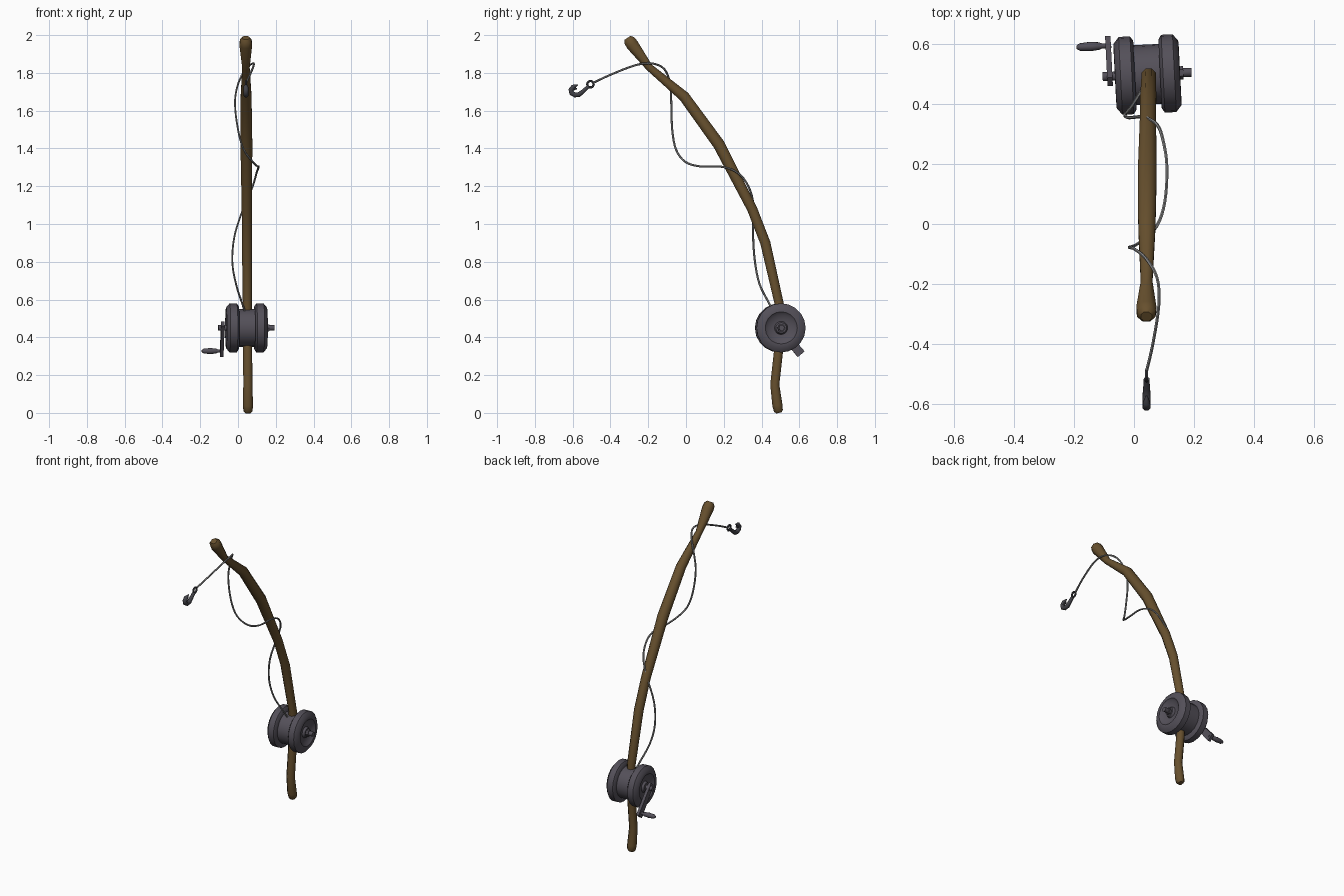
import bpy, math
from mathutils import Vector, Matrix

if "Cube" in bpy.data.objects:
    bpy.data.objects.remove(bpy.data.objects["Cube"])


def material(name, rgb):
    m = bpy.data.materials.new(name)
    m.diffuse_color = (*rgb, 1)
    m.use_nodes = True
    m.node_tree.nodes["Principled BSDF"].inputs["Base Color"].default_value = m.diffuse_color
    return m


WOOD = material("brown wood", (0.135, 0.08, 0.027))
METAL = material("grey metal", (0.088, 0.08, 0.1))
STRING = material("pale line", (0.25, 0.25, 0.25))
STEEL = material("dark steel", (0.055, 0.055, 0.065))
REEL = Matrix.Translation((0.045, 0.499, 0.45)) @ Matrix.Rotation(0.05, 4, 'Z')


def make(name, verts, faces, mat, angle=40, matrix=None):
    me = bpy.data.meshes.new(name)
    me.from_pydata(verts, [], faces)
    if matrix:
        me.transform(matrix)
    me.materials.append(mat)
    ob = bpy.data.objects.new(name, me)
    bpy.context.collection.objects.link(ob)
    bpy.ops.object.select_all(action='DESELECT')
    ob.select_set(True)
    bpy.context.view_layer.objects.active = ob
    bpy.ops.object.mode_set(mode='EDIT')
    bpy.ops.mesh.select_all(action='SELECT')
    bpy.ops.mesh.normals_make_consistent(inside=False)
    bpy.ops.object.mode_set(mode='OBJECT')
    bpy.ops.object.shade_smooth_by_angle(angle=math.radians(angle))
    return ob


def skin(rings, n, closed=False):
    """Quads between successive rings of n vertices, capped when open."""
    faces = []
    for i in range(rings if closed else rings - 1):
        j = (i + 1) % rings
        for k in range(n):
            l = (k + 1) % n
            faces.append((i * n + k, i * n + l, j * n + l, j * n + k))
    if not closed:
        faces += [tuple(range(n)), tuple(range((rings - 1) * n, rings * n))]
    return faces


def tube(name, pts, radii, mat, n=8, closed=False, angle=50):
    pts = [Vector(p) for p in pts]
    verts, c = [], len(pts)
    for i, p in enumerate(pts):
        a = pts[i - 1] if i or closed else p
        b = pts[(i + 1) % c] if i < c - 1 or closed else p
        t = (b - a).normalized()
        u = (Vector((1, 0, 0)) - t * t.x).normalized()
        v = t.cross(u)
        for k in range(n):
            w = math.tau * (k + 0.5) / n
            verts.append(p + radii[i] * (u * math.cos(w) + v * math.sin(w)))
    return make(name, verts, skin(c, n, closed), mat, angle)


def lathe(name, profile, mat, n=20, matrix=REEL, closed=False):
    """Revolve (x, radius) pairs around the x axis."""
    verts = [(x, r * math.cos(math.tau * k / n), r * math.sin(math.tau * k / n))
             for x, r in profile for k in range(n)]
    return make(name, verts, skin(len(profile), n, closed), mat, 40, matrix)


def smooth_path(pts, steps=4):
    """Catmull-Rom interpolation."""
    p = [Vector(q) for q in [pts[0]] + pts + [pts[-1]]]
    out = []
    for i in range(1, len(p) - 2):
        a, b, c, d = p[i - 1:i + 3]
        for s in range(steps):
            t = s / steps
            out.append(0.5 * (2 * b + (c - a) * t + (2 * a - 5 * b + 4 * c - d) * t * t
                              + (3 * b - a - 3 * c + d) * t ** 3))
    return out + [p[-1]]


# bent wooden rod: y, z, radius
rod = [(0.492, 0.0, 0.016), (0.489, 0.012, 0.026), (0.484, 0.04, 0.029), (0.47, 0.15, 0.026),
       (0.49, 0.33, 0.026), (0.495, 0.57, 0.026), (0.42, 0.90, 0.029), (0.35, 1.08, 0.029),
       (0.175, 1.42, 0.034), (-0.01, 1.675, 0.031), (-0.195, 1.83, 0.021),
       (-0.285, 1.95, 0.036), (-0.30, 1.972, 0.033), (-0.309, 1.986, 0.02)]
tube("rod", [(0.053 - 0.006 * z, y, z) for y, z, r in rod], [r for y, z, r in rod], WOOD)

# spool drum and the two dished flanges
lathe("reel_drum", [(-0.06, 0.1), (0.06, 0.1)], METAL)
for side, label in ((-1, "left"), (1, "right")):
    flange = [(0.045, 0.06), (0.042, 0.115), (0.052, 0.13), (0.09, 0.13), (0.108, 0.108),
              (0.109, 0.085), (0.094, 0.068), (0.09, 0.035), (0.104, 0.028), (0.106, 0.005),
              (0.06, 0.005)]
    lathe(label + "_flange", [(side * x, r) for x, r in flange], METAL, closed=True)
lathe("axle", [(-0.15, 0.015), (0.147, 0.015)], METAL, 10)
lathe("axle_nut", [(0.1, 0.022), (0.12, 0.022)], METAL, 6)

# crank arm: flat bar running down and backwards
ARM = REEL @ Matrix.Translation((-0.126, 0, 0)) @ Matrix.Rotation(math.radians(-50), 4, 'X')
arm = [(x, y, z) for x in (-0.009, 0.009)
       for y, z in ((-0.028, -0.018), (0.182, -0.024), (0.182, 0.024), (-0.028, 0.018))]
make("crank_arm", arm, skin(2, 4), METAL, 30, ARM)
lathe("crank_knob", [(0.01, 0.008), (-0.022, 0.009), (-0.03, 0.013), (-0.06, 0.016),
                     (-0.095, 0.013), (-0.106, 0.006)], METAL, 10,
      ARM @ Matrix.Translation((0, 0.16, 0)))

# slack fishing line wound around the rod
line = smooth_path([
    (0.035, 0.46, 0.54), (0.022, 0.44, 0.58), (-0.01, 0.39, 0.68), (-0.03, 0.365, 0.80),
    (-0.017, 0.355, 0.944), (0.035, 0.357, 1.10), (0.078, 0.33, 1.20), (0.098, 0.275, 1.27),
    (0.11, 0.19, 1.303), (0.103, 0.075, 1.305), (0.077, -0.005, 1.33), (0.03, -0.053, 1.395),
    (0, -0.073, 1.50), (-0.016, -0.078, 1.64), (0, -0.083, 1.74), (0.04, -0.115, 1.82),
    (0.077, -0.18, 1.85), (0.083, -0.27, 1.84), (0.063, -0.40, 1.79), (0.042, -0.49, 1.748)])
tube("fishing_line", line, [0.0055] * len(line), STRING, 6)

# hook: eye ring, bent shank and barb
eye = [(0.042, -0.506 + 0.017 * math.cos(math.tau * k / 14),
        1.74 + 0.017 * math.sin(math.tau * k / 14)) for k in range(14)]
tube("hook_eye", eye, [0.006] * 14, STEEL, 6, True)
hook = [(-0.517, 1.727, 0.010), (-0.545, 1.702, 0.012), (-0.567, 1.685, 0.014),
        (-0.588, 1.683, 0.014), (-0.606, 1.693, 0.014), (-0.610, 1.710, 0.014),
        (-0.597, 1.727, 0.013), (-0.573, 1.737, 0.003)]
tube("hook", [(0.042, y, z) for y, z, r in hook], [r for y, z, r in hook], STEEL)
tube("hook_barb", [(0.042, -0.603, 1.715), (0.042, -0.577, 1.717)], [0.012, 0.003], STEEL, 6)
